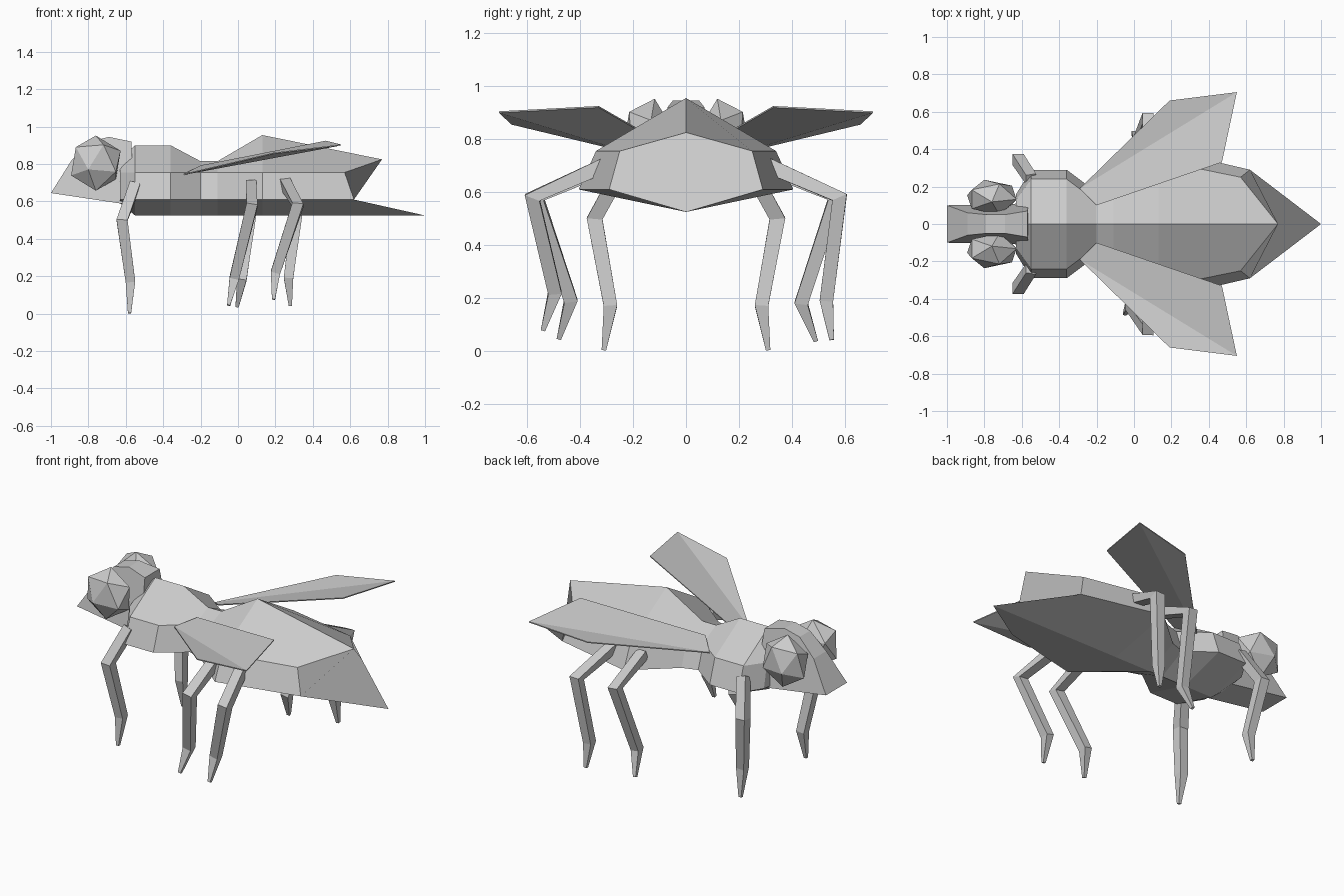
import bpy, bmesh
from math import cos, sin, pi
from mathutils import Vector, Matrix

if "Cube" in bpy.data.objects:
    bpy.data.objects.remove(bpy.data.objects["Cube"])


def finish(name, bm):
    bmesh.ops.recalc_face_normals(bm, faces=bm.faces[:])
    me = bpy.data.meshes.new(name)
    bm.to_mesh(me)
    bm.free()
    ob = bpy.data.objects.new(name, me)
    bpy.context.collection.objects.link(ob)
    return ob


def loft(name, rings):
    """Skin equal-length closed rings and cap both ends."""
    bm = bmesh.new()
    loops = [[bm.verts.new(p) for p in r] for r in rings]
    n = len(rings[0])
    for a, b in zip(loops, loops[1:]):
        for i in range(n):
            j = (i + 1) % n
            bm.faces.new((a[i], a[j], b[j], b[i]))
    bm.faces.new(loops[0])
    bm.faces.new(loops[-1])
    bmesh.ops.remove_doubles(bm, verts=bm.verts[:], dist=0.0005)
    return finish(name, bm)


def leg(name, joints, radii, side):
    """Square tapering tube through the joints."""
    pts = [Vector((x, y * side, z)) for x, y, z in joints]
    rings = []
    for i, p in enumerate(pts):
        d = (pts[min(i + 1, len(pts) - 1)] - pts[max(i - 1, 0)]).normalized()
        u = Vector((1, 0, 0))
        u = (u - d * u.dot(d)).normalized()
        v = d.cross(u)
        rings.append([p + radii[i] * (u * cos(a) + v * sin(a))
                      for a in (pi / 4 + k * pi / 2 for k in range(4))])
    loft(name, rings)


# Body sections: x, top z, upper half-width, lower half-width
def body_ring(x, top, wu, wl, dx=0.0, bottom=0.525, xb=None, xt=None):
    xt, xb = (x if xt is None else xt), (x if xb is None else xb)
    return [(xt, 0, top), (x, wu, 0.755), (x + dx, wl, 0.61), (xb, 0, bottom),
            (x + dx, -wl, 0.61), (x, -wu, 0.755)]


# Thorax, narrowing to the waist
loft("thorax", [
    body_ring(-0.63, 0.82, 0.13, 0.16, bottom=0.59),
    body_ring(-0.55, 0.90, 0.24, 0.29),
    body_ring(-0.36, 0.90, 0.24, 0.29),
    body_ring(-0.20, 0.815, 0.12, 0.17),
    body_ring(-0.11, 0.815, 0.15, 0.20)])

# Abdomen with slanted pointed tail
loft("abdomen", [
    body_ring(-0.11, 0.815, 0.15, 0.20),
    body_ring(0.13, 0.955, 0.34, 0.405),
    body_ring(0.57, 0.825, 0.25, 0.29, dx=0.05, xt=0.77, xb=1.0)])

# Head: wedge profile, wide at the bottom and narrow on top
profile = [(-0.60, 0.585, 0.10), (-1.0, 0.645, 0.10), (-0.89, 0.82, 0.06),
           (-0.79, 0.92, 0.05), (-0.69, 0.945, 0.05), (-0.57, 0.92, 0.07),
           (-0.56, 0.72, 0.11)]
loft("head", [[(x, s * w, z) for x, z, w in profile] for s in (-1, 1)])

# Eyes, wings and legs on both sides
for s, tag in ((-1, "left"), (1, "right")):
    bm = bmesh.new()
    bmesh.ops.create_icosphere(
        bm, subdivisions=1, radius=1,
        matrix=Matrix.Translation((-0.76, s * 0.143, 0.805))
        @ Matrix.Diagonal((0.148, 0.10, 0.152, 1))
        @ Matrix.Rotation(s * 0.25, 4, 'X'))
    finish(tag + "_eye", bm)

    # Creased thin wing
    bm = bmesh.new()
    outline = [(-0.29, 0.19, 0.745), (0.19, 0.66, 0.858), (0.55, 0.705, 0.902),
               (0.47, 0.33, 0.922), (-0.20, 0.10, 0.79)]
    top, low = [[bm.verts.new((x, s * y, z + h)) for x, y, z in outline]
                for h in (0.003, -0.003)]
    for v in (top, low):
        bm.faces.new(v[:3])
        bm.faces.new((v[0], v[2], v[3], v[4]))
    for i in range(5):
        j = (i + 1) % 5
        bm.faces.new((top[i], top[j], low[j], low[i]))
    finish(tag + "_wing", bm)

    # Legs: the middle and rear feet are posed differently on each side
    radii = (0.04, 0.042, 0.036, 0.012)
    leg(tag + "_front_leg", [(-0.55, 0.24, 0.69), (-0.62, 0.345, 0.50),
                             (-0.575, 0.285, 0.17), (-0.58, 0.31, 0.003)], radii, s)
    mid_foot = [(-0.02, 0.435, 0.19), (-0.05, 0.48, 0.045)] if s < 0 else \
        [(0.02, 0.435, 0.18), (-0.005, 0.49, 0.037)]
    leg(tag + "_middle_leg",
        [(0.07, 0.31, 0.69), (0.075, 0.565, 0.58)] + mid_foot, radii, s)
    rear_foot = [(0.20, 0.495, 0.22), (0.19, 0.54, 0.077)] if s < 0 else \
        [(0.27, 0.53, 0.19), (0.28, 0.55, 0.042)]
    leg(tag + "_rear_leg",
        [(0.25, 0.31, 0.70), (0.32, 0.58, 0.58)] + rear_foot, radii, s)
